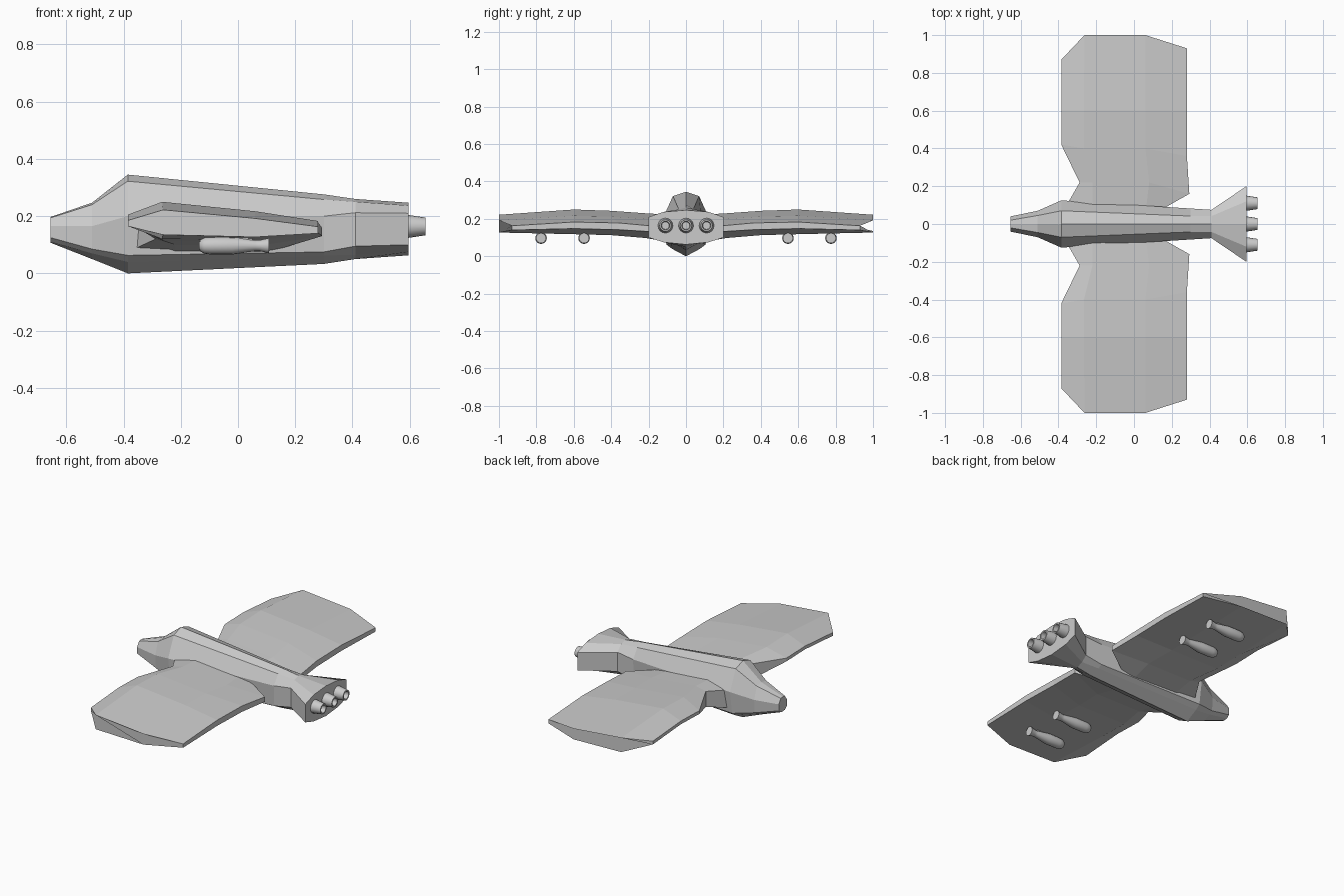
import bpy, bmesh, math

if "Cube" in bpy.data.objects:
    bpy.data.objects.remove(bpy.data.objects["Cube"])


def finish(name, bm):
    bmesh.ops.recalc_face_normals(bm, faces=bm.faces)
    mesh = bpy.data.meshes.new(name)
    bm.to_mesh(mesh)
    bm.free()
    ob = bpy.data.objects.new(name, mesh)
    bpy.context.collection.objects.link(ob)
    return ob


def loft(name, rings):
    """Bridge a list of closed rings and cap both ends."""
    bm = bmesh.new()
    vs = [[bm.verts.new(p) for p in r] for r in rings]
    n = len(rings[0])
    for a, b in zip(vs, vs[1:]):
        for i in range(n):
            j = (i + 1) % n
            bm.faces.new((a[i], a[j], b[j], b[i]))
    bm.faces.new(vs[0])
    bm.faces.new(vs[-1])
    return finish(name, bm)


def turned(name, profile, y, z, sides):
    """Revolve (x, radius) points around an axis parallel to x."""
    rings = [[(x, y + r * math.cos(2 * math.pi * i / sides),
               z + r * math.sin(2 * math.pi * i / sides)) for i in range(sides)]
             for x, r in profile]
    ob = loft(name, rings)
    bpy.ops.object.select_all(action='DESELECT')
    ob.select_set(True)
    bpy.context.view_layer.objects.active = ob
    bpy.ops.object.shade_smooth_by_angle(angle=math.radians(40))
    return ob


# Fuselage: x, top z, half-section points (y, z) from shoulder to belly, keel z
stations = [
    (-.655, .197, (.02, .194), (.04, .165), (.038, .125), (.02, .11), .107),
    (-.51, .247, (.045, .24), (.07, .165), (.065, .085), (.045, .07), .05),
    (-.385, .345, (.07, .322), (.125, .2), (.105, .063), (.075, .04), .0),
    (.30, .276, (.042, .258), (.082, .2), (.078, .075), (.05, .062), .033),
    (.41, .26, (.042, .25), (.075, .212), (.075, .095), (.042, .065), .05),
    (.595, .247, (.12, .237), (.2, .21), (.2, .1), (.12, .075), .063),
]
rings = []
for x, top, *half, keel in stations:
    ring = [(x, 0, top)] + [(x, y, z) for y, z in half]
    ring += [(x, 0, keel)] + [(x, -y, z) for y, z in reversed(half)]
    rings.append(ring)
loft("fuselage", rings)

# Wings: (y of leading, middle, trailing), chord x, top z, bottom z
sections = [
    ((.05, .05, .05), (-.385, -.22, .06, .10), (.19, .22, .195, .18), (.075, .07, .07, .072)),
    ((.22, .22, .16), (-.288, -.22, .08, .293), (.215, .23, .20, .16), (.12, .10, .098, .13)),
    ((.42, .40, .36), (-.385, -.265, .06, .28), (.2, .243, .212, .178), (.18, .115, .113, .142)),
    ((.6, .6, .6), (-.385, -.265, .06, .28), (.205, .25, .217, .183), (.185, .12, .118, .148)),
    ((.87, 1, .93), (-.385, -.262, .06, .28), (.185, .222, .192, .163), (.165, .135, .127, .14)),
]
for side, s in (("left", 1), ("right", -1)):
    rings = []
    for (yl, ym, yt), xs, top, bottom in sections:
        ys = (yl, ym, ym, yt)
        up = [(x, s * y, z) for x, y, z in zip(xs, ys, top)]
        low = [(x, s * y, z) for x, y, z in zip(xs, ys, bottom)]
        rings.append(up + low[::-1])
    loft(side + "_wing", rings)

    # Bombs under each wing with a thin pylon
    for label, y in (("inner", .545), ("outer", .775)):
        name = f"{side}_{label}_bomb"
        turned(name, [(-.137, .008), (-.132, .02), (-.118, .028), (-.095, .031),
                      (-.02, .031), (.06, .019), (.075, .019), (.108, .027)],
               s * y, .097, 16)
        loft(name + "_pylon",
             [[(x0, s * y - .007, z), (x1, s * y - .007, z),
               (x1, s * y + .007, z), (x0, s * y + .007, z)]
              for x0, x1, z in ((-.08, .04, .10), (-.09, .06, .135))])

# Three hollow exhaust nozzles
for i in (-1, 0, 1):
    turned(f"engine_nozzle_{i + 2}",
           [(.58, .041), (.595, .04), (.655, .031), (.655, .023), (.615, .02)],
           i * .11, .164, 16)
